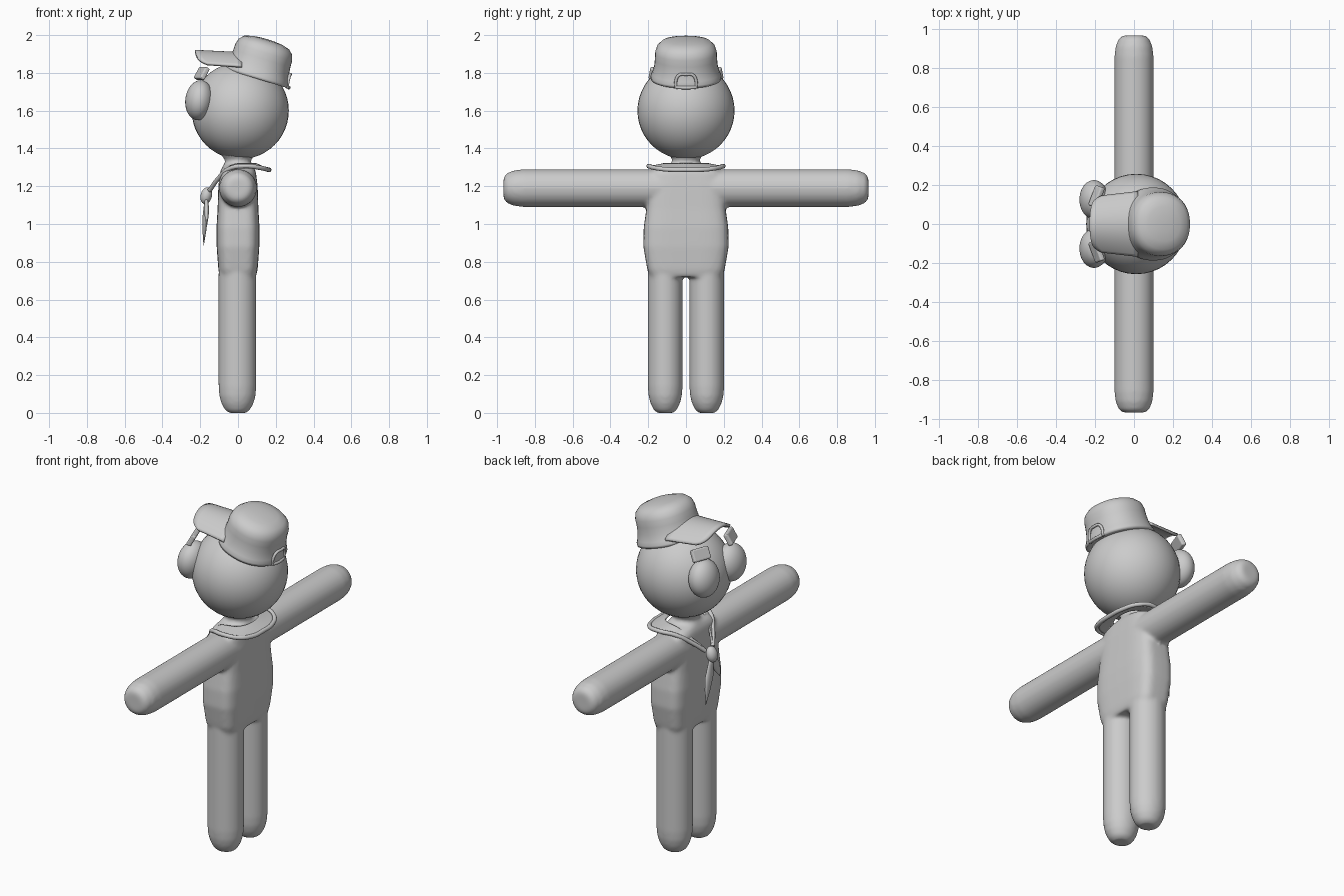
import bpy, bmesh, math
from mathutils import Matrix, Vector

if "Cube" in bpy.data.objects:
    bpy.data.objects.remove(bpy.data.objects["Cube"])

grey = bpy.data.materials.new("plain_grey")
grey.diffuse_color = (0.6, 0.6, 0.6, 1)
grey.use_nodes = True
grey.node_tree.nodes["Principled BSDF"].inputs["Base Color"].default_value = grey.diffuse_color


def finish(name, bm, smooth=True):
    """Turn a bmesh into a named object with the shared material."""
    bmesh.ops.recalc_face_normals(bm, faces=bm.faces)
    me = bpy.data.meshes.new(name)
    bm.to_mesh(me)
    bm.free()
    me.materials.append(grey)
    for p in me.polygons:
        p.use_smooth = smooth
    ob = bpy.data.objects.new(name, me)
    bpy.context.collection.objects.link(ob)
    return ob


def loft(bm, rings, capped=True, closed=True):
    """Skin a list of point rings."""
    vs = [[bm.verts.new(p) for p in r] for r in rings]
    n = len(rings[0])
    for a, b in zip(vs, vs[1:]):
        for i in range(n if closed else n - 1):
            j = (i + 1) % n
            bm.faces.new((a[i], a[j], b[j], b[i]))
    if capped:
        bm.faces.new(vs[0])
        bm.faces.new(vs[-1])


def section(hx, hy, z, power=2.0, n=40):
    """Superellipse ring."""
    pts = []
    for i in range(n):
        c, s = math.cos(math.tau * i / n), math.sin(math.tau * i / n)
        pts.append(Vector((hx * math.copysign(abs(c) ** (2 / power), c),
                           hy * math.copysign(abs(s) ** (2 / power), s), z)))
    return pts


def ball(name, centre, radii, rot=0):
    bm = bmesh.new()
    bmesh.ops.create_uvsphere(bm, u_segments=40, v_segments=24, radius=1)
    bm.transform(Matrix.Translation(centre) @ Matrix.Rotation(rot, 4, 'Y')
                 @ Matrix.Diagonal((*radii, 1)))
    return finish(name, bm)


def tube(name, points, radii, flat=1.0, cyclic=False):
    """Smooth tube through points, with a radius at each point."""
    cu = bpy.data.curves.new(name, 'CURVE')
    cu.dimensions = '3D'
    cu.bevel_depth = 1.0
    cu.bevel_resolution = 3
    cu.resolution_u = 8
    cu.use_fill_caps = True
    sp = cu.splines.new('BEZIER')
    sp.bezier_points.add(len(points) - 1)
    for b, p, r in zip(sp.bezier_points, points, radii):
        b.co = p
        b.radius = r
        b.handle_left_type = b.handle_right_type = 'AUTO'
    sp.use_cyclic_u = cyclic
    cu.materials.append(grey)
    ob = bpy.data.objects.new(name, cu)
    bpy.context.collection.objects.link(ob)
    return ob


# Body: torso, neck, legs and arms melted into one skin
bm = bmesh.new()
loft(bm, [section(hx, hy, z, p) for hx, hy, z, p in (
    (.095, .19, .72, 4), (.104, .205, .76, 4), (.113, .226, .88, 4),
    (.114, .224, .98, 4), (.108, .21, 1.08, 4), (.104, .2, 1.2, 4),
    (.095, .19, 1.275, 3.5), (.085, .15, 1.298, 3), (.075, .085, 1.315, 2),
    (.066, .068, 1.335, 2), (.085, .085, 1.36, 2), (.1, .1, 1.38, 2))])
cap = ((.045, 0), (.066, .015), (.085, .05), (.096, .09), (.1, .14))
for s in (-1, 1):
    leg = [section(r, r * .92, z) for r, z in cap + ((.1, .78),)]
    loft(bm, [[p + Vector((-.003, s * .11, 0)) for p in r] for r in leg])
    arm = [section(r, r, z) for r, z in ((.055, .966), (.078, .95), (.094, .91),
                                         (.1, .86), (.1, .1))]
    loft(bm, [[Vector((p.x, s * p.z, 1.19 + p.y)) for p in r] for r in arm])
body = finish("body", bm)
m = body.modifiers.new("merge", 'REMESH')
m.mode = 'VOXEL'
m.voxel_size = .01
m.use_smooth_shade = True
m = body.modifiers.new("soften", 'SMOOTH')
m.iterations = 8

# Head and eyes
ball("head", (.012, 0, 1.6), (.257, .257, .257))
for s, side in ((1, "left"), (-1, "right")):
    ball(side + "_eye", (-.205, s * .125, 1.655), (.074, .1, .106), .12)
    # Eyebrow block following the forehead
    bm = bmesh.new()
    bmesh.ops.create_cube(bm, size=1)
    bm.transform(Matrix.Translation((-.192, s * .14, 1.797))
                 @ Matrix.Rotation(-s * .35, 4, 'Z') @ Matrix.Rotation(.5, 4, 'Y')
                 @ Matrix.Diagonal((.028, .11, .07, 1)))
    brow = finish(side + "_eyebrow", bm, False)
    m = brow.modifiers.new("round", 'BEVEL')
    m.width = .009
    m.segments = 3

# Cap crown, tilted back
tilt = Matrix.Translation((.1, 0, 1.79)) @ Matrix.Rotation(math.radians(17), 4, 'Y')
bm = bmesh.new()
loft(bm, [section(r, r * 1.04, z, 2.2) for r, z in (
    (.165, -.02), (.179, -.02), (.18, -.006), (.172, .012), (.162, .05), (.158, .09),
    (.157, .125), (.148, .155), (.125, .178), (.085, .19), (.04, .195), (.01, .196))])
bm.transform(tilt)
finish("cap_crown", bm)

# Cap brim, arched from side to side
bm = bmesh.new()
rows = []
for i in range(25):
    v = i / 12 - 1
    front = -.228 + .02 * v * v + .045 * v ** 8
    row = []
    for j in range(9):
        t = j / 8
        x = front + (.02 - front) * t
        y = v * (.142 + .022 * t)
        row.append((x, y, 1.915 - .012 * t - .07 * v * v))
    rows.append(row)
loft(bm, rows, capped=False, closed=False)
brim = finish("cap_brim", bm)
m = brim.modifiers.new("thickness", 'SOLIDIFY')
m.thickness = .014
m.offset = 0

# Cap rear opening: arch trim and adjusting strap
arch = []
for y, z in ((-.052, -.022), (-.052, .025), (-.035, .05), (0, .054),
             (.035, .05), (.052, .025), (.052, -.022)):
    r = .178 - max(z, 0) * .2
    arch.append(tilt @ Vector((math.sqrt(r * r - y * y) + .003, y, z)))
tube("cap_opening_trim", arch, [.008] * len(arch))
strap = [tilt @ Vector((math.sqrt(.182 ** 2 - y * y), y, -.016))
         for y in (-.052, -.026, 0, .026, .052)]
tube("cap_strap", strap, [.009] * 5)

# Neckerchief: rolled edge with a sheet rising to the neck
half = [(.165, 0, 1.287), (.158, .09, 1.288), (.12, .165, 1.297), (.04, .198, 1.307),
        (-.045, .165, 1.293), (-.105, .1, 1.24), (-.15, .035, 1.178)]
path = half[::-1] + [(x, -y, z) for x, y, z in half[1:]]
tube("scarf_edge", path, [.012] * len(path))
bm = bmesh.new()
rows = []
for x, y, z in path:
    w = .42 * min(1, max(.12, (x + .17) / .2))
    top = 1.318 if x > -.06 else z + .022
    rows.append([(x * (1 - w * t), y * (1 - w * t), z + (top - z) * t)
                 for t in (0, .5, 1)])
loft(bm, rows, capped=False, closed=False)
sheet = finish("scarf_sheet", bm)
m = sheet.modifiers.new("curve", 'SUBSURF')
m.levels = m.render_levels = 2
m = sheet.modifiers.new("thickness", 'SOLIDIFY')
m.thickness = .01
m.offset = 0

# Neckerchief knot and hanging tails
ball("scarf_knot", (-.168, 0, 1.15), (.03, .034, .045), .25)
for name, end in (("long_tail", (-.182, .075, .885)), ("short_tail", (-.165, -.08, .99))):
    a, b = Vector((-.168, 0, 1.15)), Vector(end)
    bm = bmesh.new()
    rings = []
    for t, w in ((0, .014), (.2, .024), (.45, .034), (.7, .024), (.9, .009), (1, .002)):
        c = a.lerp(b, t)
        rings.append([c + Vector((p.x, p.y, 0)) for p in section(w * .42, w, 0, 2, 16)])
    loft(bm, rings)
    finish("scarf_" + name, bm)
